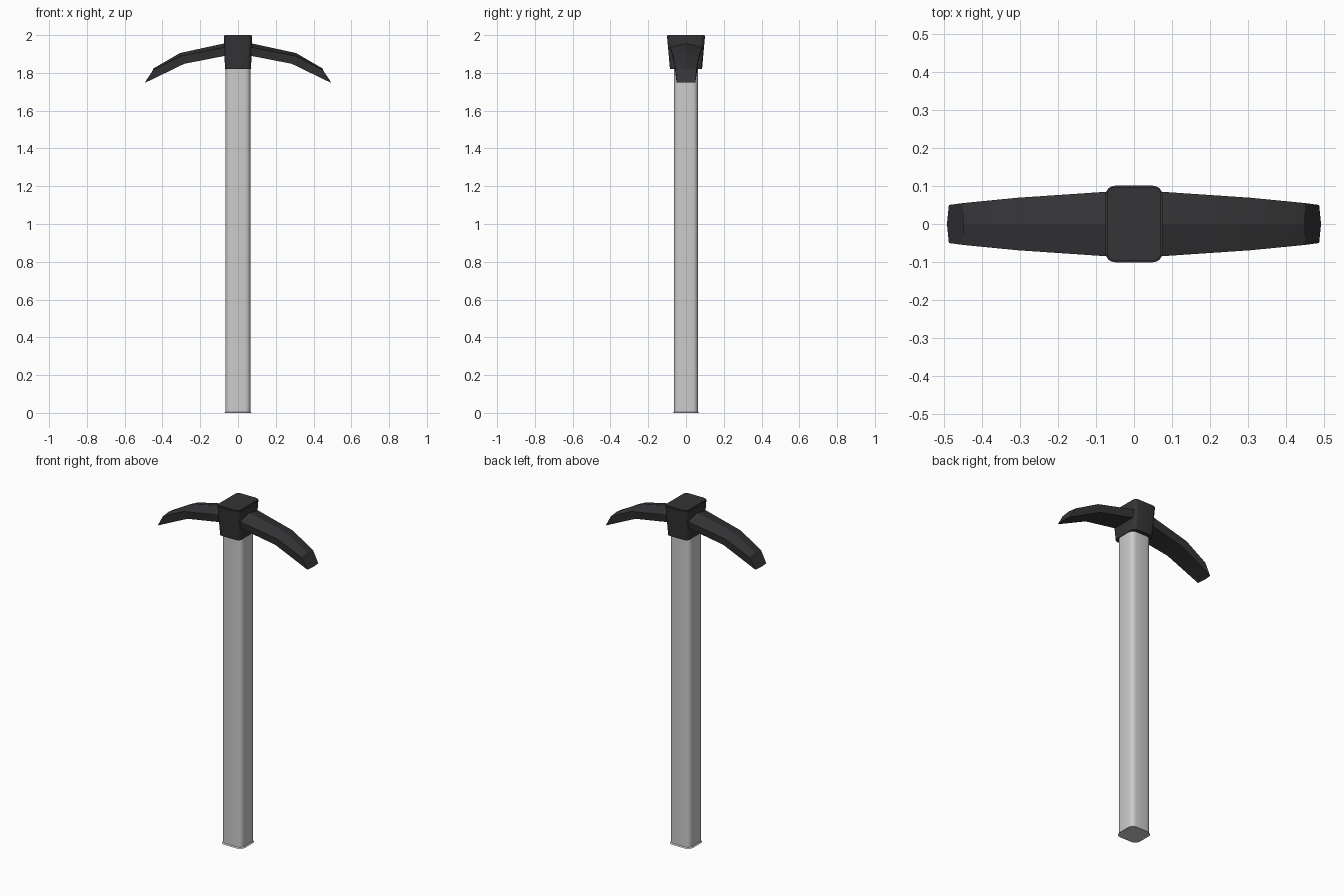
import bpy, bmesh

if "Cube" in bpy.data.objects:
    bpy.data.objects.remove(bpy.data.objects["Cube"])


def finish(name, bm, color=None, angle=0.6):
    bmesh.ops.recalc_face_normals(bm, faces=bm.faces)
    mesh = bpy.data.meshes.new(name)
    bm.to_mesh(mesh)
    bm.free()
    obj = bpy.data.objects.new(name, mesh)
    bpy.context.collection.objects.link(obj)
    if color:
        mesh.materials.append(color)
    bpy.ops.object.select_all(action='DESELECT')
    obj.select_set(True)
    bpy.context.view_layer.objects.active = obj
    bpy.ops.object.shade_smooth_by_angle(angle=angle)
    return obj


def loft(rings):
    bm = bmesh.new()
    loops = [[bm.verts.new(p) for p in ring] for ring in rings]
    n = len(loops[0])
    for a, b in zip(loops, loops[1:]):
        for i in range(n):
            j = (i + 1) % n
            bm.faces.new((a[i], a[j], b[j], b[i]))
    bm.faces.new(loops[0])
    bm.faces.new(loops[-1])
    return bm


def rounded_post(levels, radius, segments):
    """Tapered box from (half x, half y, z) levels, with rounded upright edges."""
    bm = loft([[(-x, -y, z), (x, -y, z), (x, y, z), (-x, y, z)]
               for x, y, z in levels])
    upright = [e for e in bm.edges
               if abs(e.verts[0].co.z - e.verts[1].co.z) > 0.01]
    bmesh.ops.bevel(bm, geom=upright, offset=radius, segments=segments,
                    profile=0.5, affect='EDGES')
    return bm


iron = bpy.data.materials.new("dark_iron")
iron.diffuse_color = (0.035, 0.035, 0.038, 1)
iron.use_nodes = True
iron.node_tree.nodes["Principled BSDF"].inputs["Base Color"].default_value = iron.diffuse_color

# Handle: long rounded square shaft
bm = rounded_post([(0.066, 0.063, 0), (0.066, 0.063, 1.84)], 0.028, 4)
bottom = [e for e in bm.edges if all(v.co.z < 0.001 for v in e.verts)]
bmesh.ops.bevel(bm, geom=bottom, offset=0.006, segments=1, affect='EDGES')
finish("handle", bm)

# Socket block: tapers slightly towards the handle
bm = rounded_post([(0.069, 0.085, 1.82), (0.075, 0.101, 2.0)], 0.025, 4)
top = [e for e in bm.edges if all(v.co.z > 1.999 for v in e.verts)]
bmesh.ops.bevel(bm, geom=top, offset=0.004, segments=2, affect='EDGES')
finish("head_block", bm, iron)

# Blades: drooping, ridged, narrowing to a chisel tip
# (top x, bottom x, ridge z, shoulder z, bottom z, half width, bottom half width)
STATIONS = [
    (0.04, 0.04, 1.963, 1.942, 1.896, 0.087, 0.075),
    (0.307, 0.285, 1.905, 1.888, 1.848, 0.069, 0.062),
    (0.45, 0.487, 1.822, 1.815, 1.75, 0.055, 0.050),
]
for side, label in ((-1, "left"), (1, "right")):
    rings = []
    for i, (xt, xb, zr, zs, zb, w, wb) in enumerate(STATIONS):
        tip = 0.005 if i == 2 else 0
        rings.append([(side * xt, 0, zr), (side * xt, w, zs),
                      (side * xb, wb, zb), (side * (xb + tip), 0, zb),
                      (side * xb, -wb, zb), (side * xt, -w, zs)])
    finish(label + "_blade", loft(rings), iron, 0.3)
